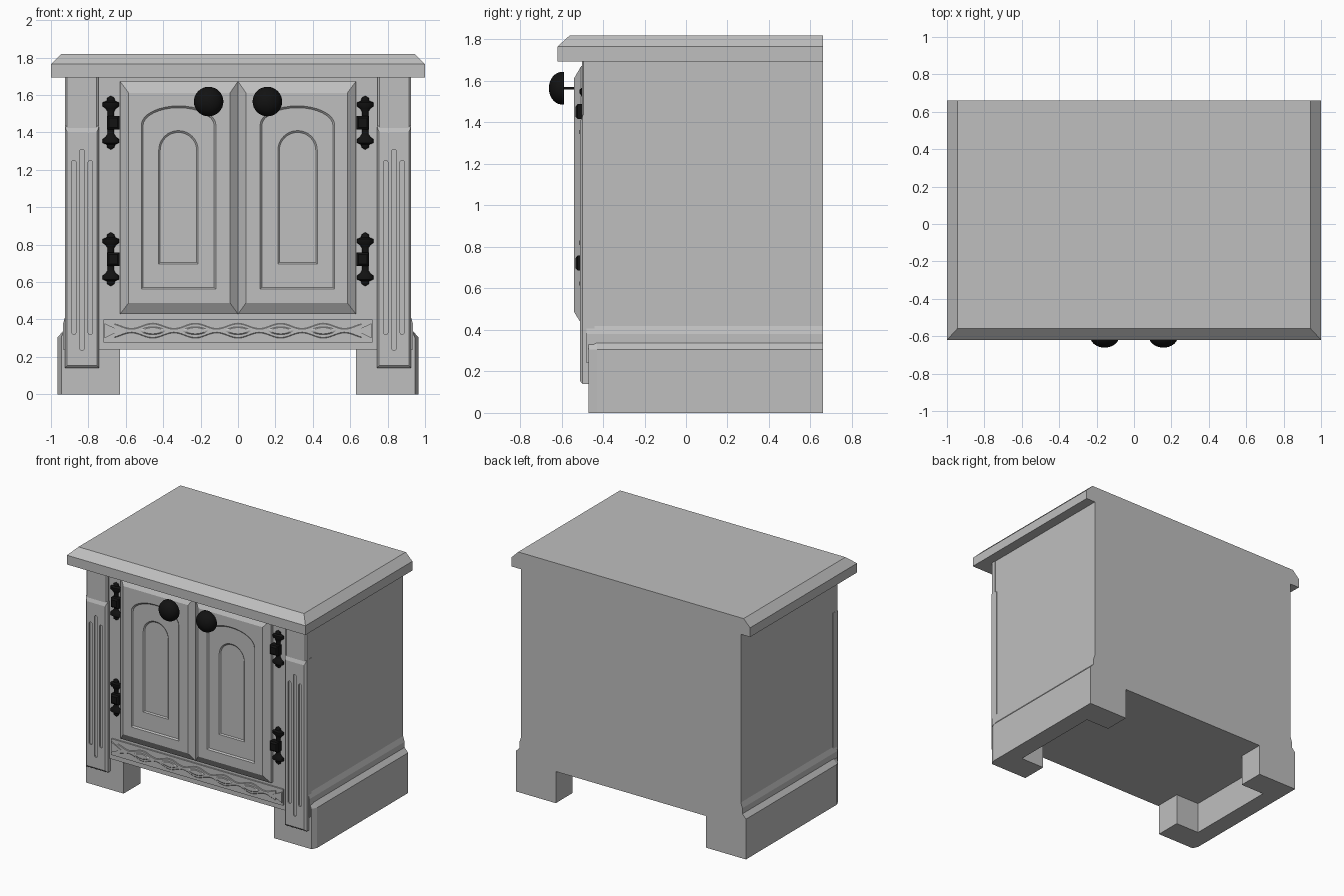
import bpy, bmesh, math

if "Cube" in bpy.data.objects:
    bpy.data.objects.remove(bpy.data.objects["Cube"])


def material(name, col):
    m = bpy.data.materials.new(name)
    m.diffuse_color = (*col, 1)
    m.use_nodes = True
    m.node_tree.nodes["Principled BSDF"].inputs["Base Color"].default_value = m.diffuse_color
    return m


GREY = material("grey_wood", (0.52, 0.52, 0.52))
BLACK = material("black_iron", (0.006, 0.006, 0.006))


def loft(name, stacks, mat=GREY, mirror=False, smooth=False):
    """Skin each stack of equal-length point loops and cap both ends."""
    bm = bmesh.new()
    for loops in stacks:
        rings = [[bm.verts.new(p) for p in loop] for loop in loops]
        n = len(rings[0])
        for a, b in zip(rings, rings[1:]):
            for i in range(n):
                j = (i + 1) % n
                bm.faces.new((a[i], a[j], b[j], b[i]))
        bm.faces.new(rings[0][::-1])
        bm.faces.new(rings[-1])
    bmesh.ops.recalc_face_normals(bm, faces=bm.faces)
    me = bpy.data.meshes.new(name)
    bm.to_mesh(me)
    bm.free()
    me.materials.append(mat)
    ob = bpy.data.objects.new(name, me)
    bpy.context.collection.objects.link(ob)
    if mirror:
        ob.modifiers.new("mirror", 'MIRROR').use_mirror_merge = False
    if smooth:
        bpy.ops.object.select_all(action='DESELECT')
        ob.select_set(True)
        bpy.context.view_layer.objects.active = ob
        bpy.ops.object.shade_smooth_by_angle(angle=math.radians(40))
    return ob


def plan(x0, x1, y0, y1, z):
    return [(x0, y0, z), (x1, y0, z), (x1, y1, z), (x0, y1, z)]


def front(x0, x1, z0, z1, y):
    return [(x0, y, z0), (x1, y, z0), (x1, y, z1), (x0, y, z1)]


# Table top, bevelled on the front and sides only
loft("table_top", [[plan(-1, 1, -0.62, 0.66, 1.695), plan(-1, 1, -0.62, 0.66, 1.765),
                    plan(-0.945, 0.945, -0.56, 0.66, 1.82)]])

# Cabinet body with a slight flare above the plinth
loft("cabinet_body", [[plan(-w, w, -0.48, 0.66, z) for w, z in
                       ((0.935, 0.24), (0.935, 0.38), (0.922, 0.42), (0.922, 1.70))]])

# Side plinth with its two feet, a C shape in plan
foot = [(0.63, -0.47), (0.945, -0.47), (0.965, -0.43), (0.965, 0.66), (0.63, 0.66),
        (0.63, 0.46), (0.83, 0.46), (0.83, -0.27), (0.63, -0.27)]
loft("side_plinth", [[[(min(x, w), y, z) for x, y in foot]
                      for z, w in ((0, 1), (0.305, 1), (0.343, 0.93))]], mirror=True)

# Fluted pilaster and the plain block over it
pilaster = loft("pilaster", [[front(0.742, 0.926, 0.14, 1.435, -0.44),
                              front(0.742, 0.926, 0.14, 1.435, -0.498),
                              front(0.755, 0.913, 0.155, 1.40, -0.512)]])
loft("pilaster_block", [[front(0.745, 0.925, 1.41, 1.70, -0.46),
                         front(0.745, 0.925, 1.41, 1.70, -0.493),
                         front(0.757, 0.913, 1.41, 1.70, -0.502)]], mirror=True)


def slot(cx, z0, z1, r, y):
    arc = [math.pi * k / 6 for k in range(7)]
    return ([(cx + r * math.cos(a), y, z1 - r + r * math.sin(a)) for a in arc] +
            [(cx - r * math.cos(a), y, z0 + r - r * math.sin(a)) for a in arc])


cutter = loft("flute_cutter", [[slot(cx, z0, z1, 0.012, -0.53), slot(cx, z0, z1, 0.012, -0.502)]
                               for cx, z0, z1 in ((0.79, 0.32, 1.25), (0.834, 0.235, 1.31),
                                                  (0.878, 0.32, 1.25))])
cutter.hide_render = True
cutter.hide_viewport = True
cut = pilaster.modifiers.new("flutes", 'BOOLEAN')
cut.object = cutter
cut.operation = 'DIFFERENCE'
cut.solver = 'EXACT'
pilaster.modifiers.new("mirror", 'MIRROR').use_mirror_merge = False

# Doors: bevelled frame with two arched recesses, all loops sharing one point count
N = 16


def arch(x0, x1, z0, spring, top, y):
    c, r = (x0 + x1) / 2, (x1 - x0) / 2
    return [(x0, y, z0), (x1, y, z0)] + [
        (c + r * math.cos(math.pi * k / N), y, spring + (top - spring) * math.sin(math.pi * k / N))
        for k in range(N + 1)]


def panel(x0, x1, z0, z1, y):
    return [(x0, y, z0), (x1, y, z0)] + [
        (x1 + (x0 - x1) * k / N, y, z1) for k in range(N + 1)]


loft("door", [[panel(0.001, 0.63, 0.43, 1.672, -0.47),
               panel(0.001, 0.63, 0.43, 1.672, -0.505),
               panel(0.042, 0.585, 0.488, 1.612, -0.54),
               arch(0.118, 0.517, 0.562, 1.44, 1.542, -0.54),
               arch(0.127, 0.508, 0.571, 1.435, 1.532, -0.53),
               arch(0.213, 0.424, 0.697, 1.305, 1.41, -0.53),
               arch(0.221, 0.416, 0.705, 1.303, 1.40, -0.522)]], mirror=True)

# Apron under the doors, with wavy ribbon, lens carvings and end points
loft("apron", [[front(-0.72, 0.72, 0.277, 0.40, -0.47), front(-0.72, 0.72, 0.277, 0.40, -0.49)]])


def wave(y, grow=0.0):
    xs = [-0.66 + 1.32 * k / 96 for k in range(97)]
    h = [0.026 + grow + 0.014 * math.cos(2 * math.pi * x / 0.228) for x in xs]
    return ([(x, y, 0.34 - d) for x, d in zip(xs, h)] +
            [(x, y, 0.34 + d) for x, d in zip(xs[::-1], h[::-1])])


def lens(cx, s, y):
    t = [2 * math.pi * k / 20 for k in range(20)]
    return [(cx + s * 0.068 * math.cos(a), y,
             0.34 + s * 0.021 * math.sin(a) * (0.5 + 0.5 * abs(math.sin(a)))) for a in t]


loft("apron_ribbon", [[wave(-0.48), wave(-0.493), wave(-0.496, -0.004)]])
loft("apron_lenses", [[lens(0.228 * k, 1, -0.49), lens(0.228 * k, 1, -0.499),
                       lens(0.228 * k, 0.8, -0.503)] for k in range(-2, 3)])
loft("apron_points", [[[(0.715, y, 0.38), (0.63, y, 0.34), (0.715, y, 0.30)]
                       for y in (-0.48, -0.499)]], mirror=True)


# Turned iron hinges with finials, and their knuckle blocks
def ring(cx, cy, z, r, flat, n=16):
    return [(cx + r * math.cos(2 * math.pi * k / n),
             cy + flat * r * math.sin(2 * math.pi * k / n), z) for k in range(n)]


half = [(0.002, 0.143), (0.02, 0.132), (0.022, 0.117), (0.044, 0.108), (0.044, 0.088),
        (0.027, 0.075), (0.018, 0.06)]
turning = [(r, -z) for r, z in half] + [(r, z) for r, z in half[::-1]]
CENTRES = (1.452, 0.722)
loft("hinge", [[ring(0.68, -0.488, c + z, r, 0.55) for r, z in turning] for c in CENTRES],
     BLACK, mirror=True, smooth=True)
loft("hinge_knuckle", [[front(0.634, 0.70, c - 0.036, c + 0.036, -0.47),
                        front(0.634, 0.70, c - 0.036, c + 0.036, -0.522),
                        front(0.645, 0.69, c - 0.025, c + 0.025, -0.532)] for c in CENTRES],
     BLACK, mirror=True)

# Domed door knobs on thin stems
knob = [(0.006, -0.52), (0.006, -0.59), (0.078, -0.588), (0.079, -0.597)] + [
    (0.078 * math.cos(a), -0.6 - 0.061 * math.sin(a))
    for a in [math.radians(d) for d in (12, 25, 40, 55, 70, 82, 89)]]
loft("door_knob", [[[(0.157 + r * math.cos(2 * math.pi * k / 32), y,
                      1.565 + r * math.sin(2 * math.pi * k / 32)) for k in range(32)]
                    for r, y in knob]], BLACK, mirror=True, smooth=True)
